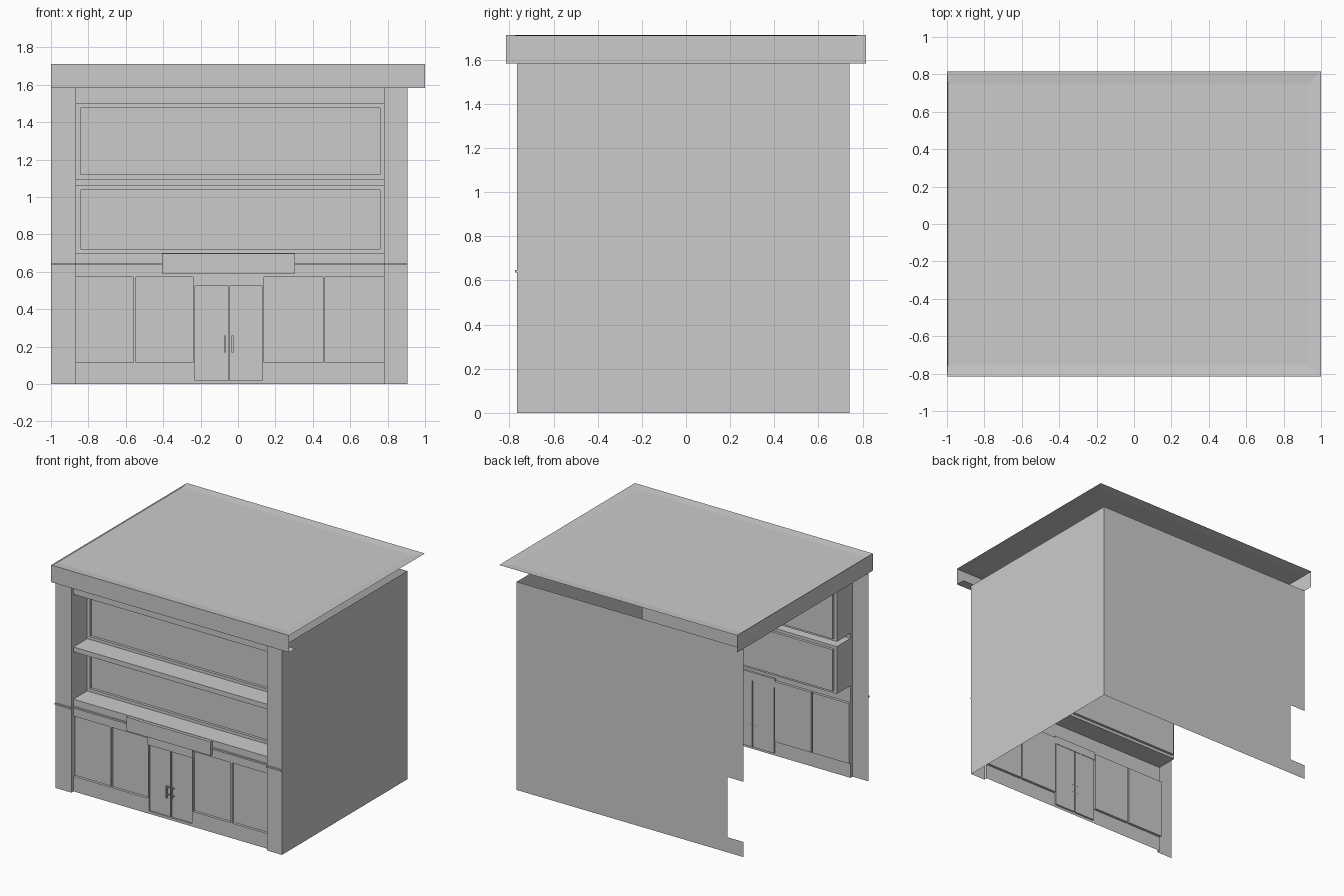
import bpy, bmesh

if "Cube" in bpy.data.objects:
    bpy.data.objects.remove(bpy.data.objects["Cube"])

# Main dimensions
XL, XR = -1.0, 0.905          # outer wall lines
IL, IR = -0.865, 0.78         # facade between the pillars
YF, YB = -0.765, 0.74         # pillar face, back wall
YP = -0.74                    # facade plane, just behind the pillars
HW, HR = 1.582, 1.712         # wall height, roof height


def finish(name, bm):
    bmesh.ops.remove_doubles(bm, verts=bm.verts, dist=1e-5)
    me = bpy.data.meshes.new(name)
    bm.to_mesh(me)
    bm.free()
    ob = bpy.data.objects.new(name, me)
    bpy.context.collection.objects.link(ob)
    return ob


def sheet(name, *faces):
    bm = bmesh.new()
    for f in faces:
        bm.faces.new([bm.verts.new(p) for p in f])
    return finish(name, bm)


def front(x0, x1, z0, z1, y):
    """Rectangle facing -y."""
    return [(x0, y, z0), (x1, y, z0), (x1, y, z1), (x0, y, z1)]


def flat(x0, x1, y0, y1, z):
    """Rectangle facing +z."""
    return [(x0, y0, z), (x1, y0, z), (x1, y1, z), (x0, y1, z)]


def side(y0, y1, z0, z1, x):
    """Rectangle facing +x."""
    return [(x, y0, z0), (x, y1, z0), (x, y1, z1), (x, y0, z1)]


def tray(x0, x1, z0, z1, y0, y1, back=True):
    """Faces of a recess open to the front, from depth y0 to y1."""
    faces = [side(y0, y1, z0, z1, x0), side(y0, y1, z0, z1, x1)[::-1],
             flat(x0, x1, y0, y1, z0), flat(x0, x1, y0, y1, z1)[::-1]]
    return faces + ([front(x0, x1, z0, z1, y1)] if back else [])


def ring(x0, x1, z0, z1, d, y):
    """Flat frame of width d."""
    return [front(x0, x1, z0, z0 + d, y), front(x0, x1, z1 - d, z1, y),
            front(x0, x0 + d, z0 + d, z1 - d, y), front(x1 - d, x1, z0 + d, z1 - d, y)]


def box(name, x0, x1, y0, y1, z0, z1):
    bm = bmesh.new()
    bmesh.ops.create_cube(bm, size=1)
    for v in bm.verts:
        v.co = ((x0 + x1) / 2 + v.co.x * (x1 - x0), (y0 + y1) / 2 + v.co.y * (y1 - y0),
                (z0 + z1) / 2 + v.co.z * (z1 - z0))
    return finish(name, bm)


# Right wall and back wall; the back wall is notched at its open left end
sheet("right_wall", side(YF, YB, 0, HW, XR))
sheet("back_wall", *[front(a, b, c, d, YB)[::-1] for a, b, c, d in
                     ((IL, XR, 0, HW), (XL, IL, 0, 0.115), (XL, IL, 0.572, HW))])

# Pillars with their short return faces
sheet("left_pillar", front(XL, IL, 0, HW, YF), side(YF, YP, 0, HW, IL))
sheet("right_pillar", front(IR, XR, 0, HW, YF), side(YF, YP, 0, HW, IR)[::-1])

# Horizontal facade bands
sheet("top_beam", front(IL, IR, 1.497, HW, YP))
sheet("middle_ledge", front(IL, IR, 1.06, 1.097, YP))
sheet("lower_band", front(IL, IR, 0.572, 0.70, YP))

# Two deep window bays with framed glass
YW = -0.575
for name, z0, z1 in (("upper", 1.097, 1.497), ("lower", 0.70, 1.06)):
    sheet(name + "_bay", *tray(IL, IR, z0, z1, YP, YW, back=False),
          *ring(IL, IR, z0, z1, 0.022, YW))
    sheet(name + "_bay_glass",
          *tray(IL + 0.022, IR - 0.022, z0 + 0.022, z1 - 0.022, YW, YW + 0.02))

# Ground floor: sill walls, mullions and shop windows on both sides of the door
DL, DR = -0.24, 0.14
for name, x0, x1 in (("left", IL, DL), ("right", DR, IR)):
    mid = (x0 + x1) / 2
    sheet(name + "_sill_wall", front(x0, x1, 0, 0.115, YP))
    sheet(name + "_mullion", front(mid - 0.006, mid + 0.006, 0.115, 0.572, YP))
    for i, (a, b) in enumerate(((x0, mid - 0.006), (mid + 0.006, x1))):
        sheet(f"{name}_shop_window_{i + 1}", *tray(a, b, 0.115, 0.572, YP, YP + 0.02))

# Door frame, double doors and header
MID = (DL + DR) / 2
sheet("door_frame", front(DL, DR, 0, 0.02, YP), front(DL, DL + 0.01, 0.02, 0.572, YP),
      front(DR - 0.01, DR, 0.02, 0.572, YP), front(MID - 0.004, MID + 0.004, 0.02, 0.572, YP))
box("door_header", DL, DR, YP - 0.008, YP + 0.015, 0.525, 0.588)
for s, name in ((-1, "left"), (1, "right")):
    a, b = sorted((MID + s * 0.004, MID + s * 0.18))
    sheet(name + "_door", *tray(a, b, 0.02, 0.525, YP, YP + 0.012))
    hx = MID + s * 0.021
    box(name + "_handle", hx - 0.005, hx + 0.005, -0.762, -0.752, 0.168, 0.26)
    for z in (0.185, 0.243):
        box(name + "_handle_post", hx - 0.004, hx + 0.004, -0.753, YP + 0.014, z - 0.004, z + 0.004)

# Blank sign board and the thin string course
box("sign_board", -0.405, 0.305, -0.763, YP, 0.592, 0.697)
for name, x0, x1, y in (("left_pillar_trim", XL, IL, YF), ("right_pillar_trim", IR, XR, YF),
                        ("left_band_trim", IL, -0.405, YP), ("right_band_trim", 0.305, IR, YP)):
    box(name, x0, x1, y - 0.01, y, 0.636, 0.648)

# Roof fascia on front and left only, with a front soffit
RY = 0.815
sheet("roof_fascia", front(-1, 1, HW, HR, -RY), side(-RY, RY, HW, HR, -1)[::-1])
sheet("front_soffit", flat(-1, 1, -RY, YP, HW)[::-1])

# Roof sheet with a slightly dished centre, left side dropping straight down
bm = bmesh.new()
outer = [bm.verts.new(p) for p in flat(-1, 1, -RY, RY, HR)]
inner = [bm.verts.new(p) for p in flat(-0.995, 0.93, -0.75, 0.75, HR - 0.006)]
bm.faces.new(inner)
for i in range(4):
    j = (i + 1) % 4
    bm.faces.new((outer[i], outer[j], inner[j], inner[i]))
finish("roof", bm)
